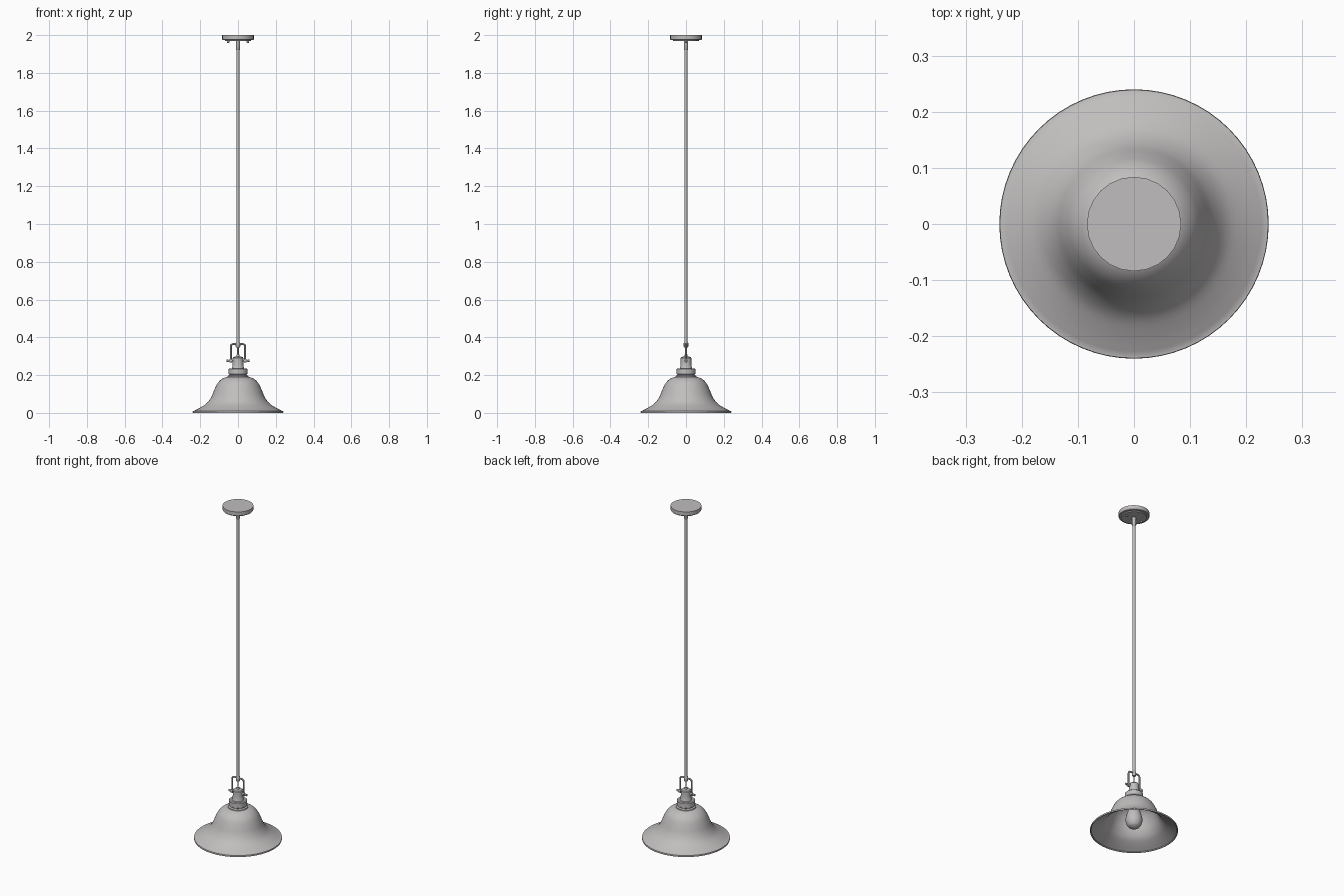
import bpy, bmesh, math
from mathutils import Vector

if "Cube" in bpy.data.objects:
    bpy.data.objects.remove(bpy.data.objects["Cube"])

def material(name, rgb):
    m = bpy.data.materials.new(name)
    m.diffuse_color = (*rgb, 1)
    m.use_nodes = True
    m.node_tree.nodes["Principled BSDF"].inputs["Base Color"].default_value = m.diffuse_color
    return m

metal = material("warm_grey_metal", (0.53, 0.51, 0.51))

def finish(ob, angle=35):
    ob.data.materials.append(metal)
    bpy.ops.object.select_all(action='DESELECT')
    ob.select_set(True)
    bpy.context.view_layer.objects.active = ob
    bpy.ops.object.shade_smooth_by_angle(angle=math.radians(angle))
    return ob

def lathe(name, profile, sides=32, x=0):
    """Spin (radius, z) points round the z axis; zero radius closes the end."""
    bm = bmesh.new()
    rings = []
    for r, z in profile:
        if r == 0:
            rings.append([bm.verts.new((x, 0, z))])
        else:
            rings.append([bm.verts.new((x + r * math.cos(i * math.tau / sides),
                                        r * math.sin(i * math.tau / sides), z)) for i in range(sides)])
    for a, b in zip(rings, rings[1:]):
        for i in range(sides):
            j = (i + 1) % sides
            quad = [a[i % len(a)], a[j % len(a)], b[j % len(b)], b[i % len(b)]]
            bm.faces.new(list(dict.fromkeys(quad)))
    bmesh.ops.recalc_face_normals(bm, faces=bm.faces)
    me = bpy.data.meshes.new(name)
    bm.to_mesh(me)
    bm.free()
    ob = bpy.data.objects.new(name, me)
    bpy.context.collection.objects.link(ob)
    return finish(ob)

def rod_x(name, x0, x1, z, radius, sides=12):
    """Short cylinder along x."""
    bpy.ops.mesh.primitive_cylinder_add(vertices=sides, radius=radius, depth=abs(x1 - x0),
                                        location=((x0 + x1) / 2, 0, z), rotation=(0, math.pi / 2, 0))
    ob = bpy.context.object
    ob.name = name
    return finish(ob)

def smooth_profile(pts, steps=4):
    """Catmull-Rom through the points."""
    p = [Vector(q) for q in pts]
    p = [2 * p[0] - p[1]] + p + [2 * p[-1] - p[-2]]
    out = []
    for a, b, c, d in zip(p, p[1:], p[2:], p[3:]):
        for k in range(steps):
            t = k / steps
            out.append(0.5 * (2 * b + (c - a) * t + (2 * a - 5 * b + 4 * c - d) * t * t
                              + (3 * b - a - 3 * c + d) * t ** 3))
    return [tuple(v) for v in out + [p[-2]]]

# Ceiling canopy with a recessed lower plate and two screws
lathe("canopy", [(0, 2.0), (0.084, 2.0), (0.084, 1.977), (0.081, 1.974), (0.070, 1.974),
                 (0.070, 1.968), (0, 1.968)], 24)
for s in (-1, 1):
    lathe("canopy_screw", [(0, 1.970), (0.006, 1.970), (0.006, 1.960), (0.003, 1.957), (0, 1.957)], 12, s * 0.052)

# Hanging rod with collars at both ends
lathe("rod_top_collar", [(0, 1.97), (0.011, 1.97), (0.011, 1.925), (0.008, 1.92), (0, 1.92)], 16)
lathe("hanging_rod", [(0, 1.96), (0.0075, 1.96), (0.0075, 0.36), (0, 0.36)], 16)
lathe("rod_bottom_collar", [(0, 0.376), (0.009, 0.376), (0.012, 0.371), (0.012, 0.353),
                            (0.009, 0.345), (0, 0.345)], 16)
lathe("cord", [(0, 0.35), (0.004, 0.35), (0.004, 0.29), (0, 0.29)], 10)

# Bent yoke
cu = bpy.data.curves.new("yoke", 'CURVE')
cu.dimensions = '3D'
cu.bevel_depth = 0.005
cu.bevel_resolution = 2
cu.use_fill_caps = True
half = [(0.038, 0.268), (0.038, 0.352)] + [
    (0.026 + 0.012 * math.cos(a), 0.352 + 0.012 * math.sin(a))
    for a in (math.pi / 8, math.pi / 4, 3 * math.pi / 8, math.pi / 2)]
path = half + [(-x, z) for x, z in reversed(half)]
sp = cu.splines.new('POLY')
sp.points.add(len(path) - 1)
for pt, (x, z) in zip(sp.points, path):
    pt.co = (x, 0, z, 1)
yoke_curve = bpy.data.objects.new("yoke_curve", cu)
bpy.context.collection.objects.link(yoke_curve)
me = bpy.data.meshes.new_from_object(yoke_curve.evaluated_get(bpy.context.evaluated_depsgraph_get()))
bpy.data.objects.remove(yoke_curve)
yoke = bpy.data.objects.new("yoke", me)
bpy.context.collection.objects.link(yoke)
finish(yoke)

# Thumb screws through the yoke legs
for s in (-1, 1):
    rod_x("yoke_screw", s * 0.02, s * 0.058, 0.276, 0.004)
    rod_x("yoke_eye", s * 0.032, s * 0.044, 0.276, 0.010, 16)
    rod_x("yoke_screw_head", s * 0.050, s * 0.060, 0.276, 0.006)

# Socket cap, and stepped collar that holds the shade
lathe("socket_cap", [(0, 0.308), (0.007, 0.308), (0.009, 0.299), (0.024, 0.296), (0.028, 0.291),
                     (0.028, 0.262), (0.030, 0.245), (0.034, 0.232), (0, 0.232)])
lathe("shade_collar", [(0, 0.236), (0.045, 0.236), (0.050, 0.232), (0.050, 0.206), (0.046, 0.203),
                       (0.046, 0.200), (0.054, 0.196), (0.056, 0.188), (0, 0.188)])

# Bell shade: outer curve, rolled rim, then inner curve back up
outer = smooth_profile([(0.030, 0.194), (0.056, 0.191), (0.085, 0.180), (0.108, 0.157), (0.125, 0.123),
                        (0.142, 0.083), (0.166, 0.051), (0.200, 0.028), (0.236, 0.009)])
rim = [(0.239, 0.009), (0.240, 0.005), (0.239, 0.0), (0.235, 0.0)]
inner = [(r - 0.003, z - 0.004) for r, z in reversed(outer)]
lathe("bell_shade", outer + rim + inner, 64)

# Bulb and its socket inside the shade
lathe("bulb_socket", [(0, 0.192), (0.026, 0.192), (0.026, 0.150), (0, 0.150)], 24)
lathe("bulb", smooth_profile([(0.020, 0.165), (0.024, 0.145), (0.036, 0.115), (0.045, 0.082), (0.044, 0.055),
                              (0.033, 0.031), (0.016, 0.020)]) + [(0.008, 0.018), (0, 0.017)], 32)
